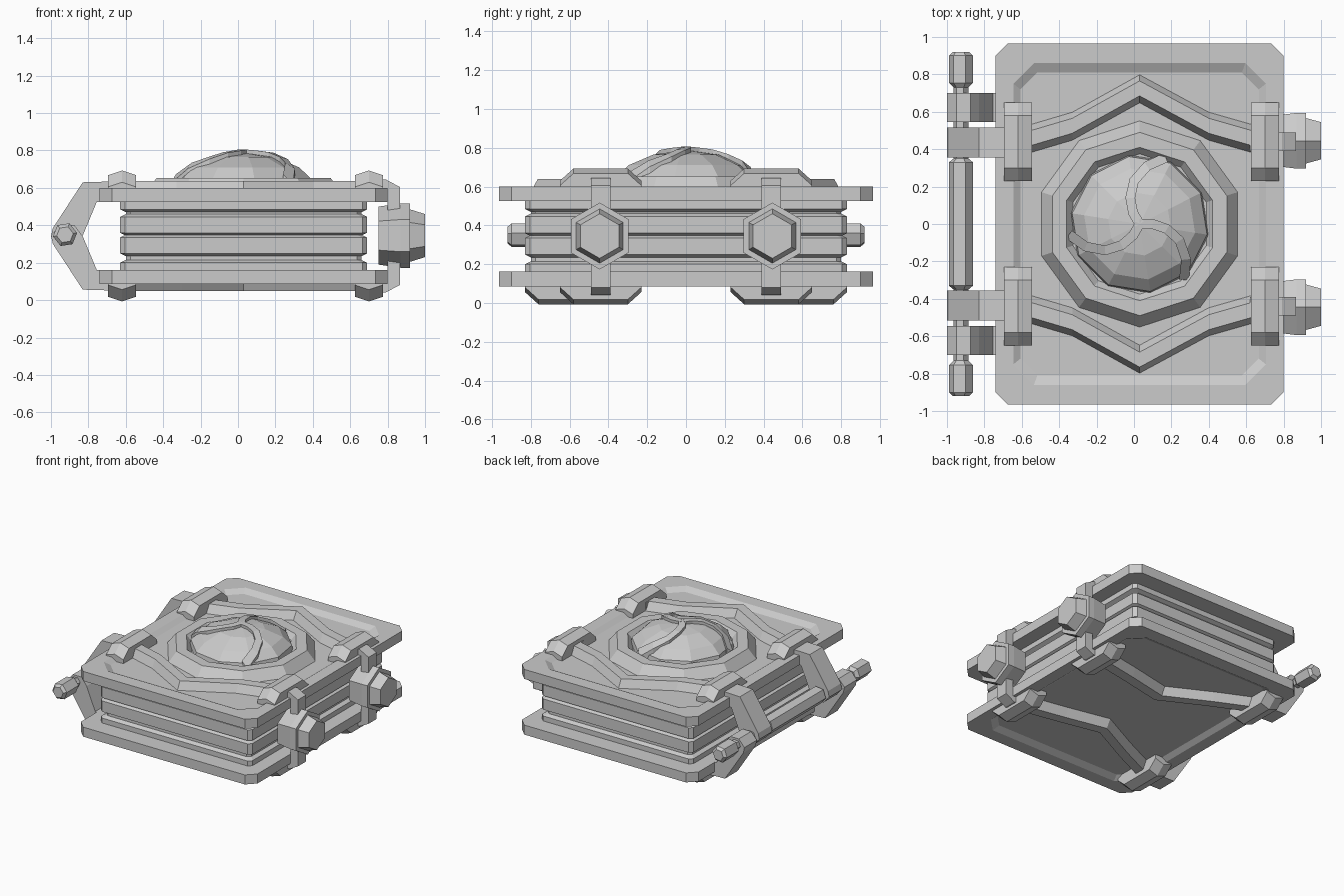
import bpy, bmesh, math

cube = bpy.data.objects.get("Cube")
if cube:
    bpy.data.objects.remove(cube, do_unlink=True)

grey = bpy.data.materials.new("plain grey")
grey.use_nodes = True
colour = (0.6, 0.6, 0.6, 1)
grey.diffuse_color = colour
grey.node_tree.nodes["Principled BSDF"].inputs["Base Color"].default_value = colour

MID = 0.343   # half height of the closed book
CX = 0.03     # centre of the covers in x


def loft(name, rings):
    """Skin a list of equal-length point rings and cap both ends."""
    bm = bmesh.new()
    rows = [[bm.verts.new(p) for p in ring] for ring in rings]
    n = len(rows[0])
    for a, b in zip(rows, rows[1:]):
        for i in range(n):
            j = (i + 1) % n
            bm.faces.new((a[i], a[j], b[j], b[i]))
    bm.faces.new(rows[0])
    bm.faces.new(rows[-1])
    bmesh.ops.recalc_face_normals(bm, faces=bm.faces)
    mesh = bpy.data.meshes.new(name)
    bm.to_mesh(mesh)
    bm.free()
    mesh.materials.append(grey)
    obj = bpy.data.objects.new(name, mesh)
    bpy.context.collection.objects.link(obj)
    return obj


def flip(rings):
    """Mirror rings from the top half of the book to the bottom."""
    return [[(x, y, 2 * MID - z) for x, y, z in r] for r in rings]


def rect(hx, hy, cut, z):
    """Rectangle with cut corners, centred on the cover."""
    q = [(hx, hy - cut), (hx - cut, hy)]
    pts = q + [(-x, y) for x, y in reversed(q)]
    pts += [(-x, -y) for x, y in pts]
    return [(CX + x, y, z) for x, y in pts]


def polygon(sides, r, z, turn=math.pi / 2):
    return [(CX + r * math.cos(turn + math.tau * i / sides),
             r * math.sin(turn + math.tau * i / sides), z) for i in range(sides)]


def slab(name, outline, y0, y1):
    """Side outline in x and z, pushed out along y."""
    return [[(x, y, z) for x, z in outline] for y in (y0, y1)]


# Covers with a recessed panel on the outside
cover = [rect(0.77, 0.965, 0.065, 0.525), rect(0.77, 0.965, 0.065, 0.6),
         rect(0.675, 0.86, 0.11, 0.6), rect(0.637, 0.81, 0.09, 0.575)]
loft("top_cover", cover)
loft("bottom_cover", flip(cover))

# Page block with grooves between the page bundles
pages = []
for low, high in ((0.15, 0.2), (0.25, 0.335), (0.36, 0.445), (0.485, 0.53)):
    for z, inset in ((low - 0.015, 0.03), (low, 0), (high, 0), (high + 0.015, 0.03)):
        pages.append(rect(0.66 - inset, 0.83 - inset, 0.025, z))
loft("pages", pages[1:-1])

# Round frame and domed stone on the top cover
loft("round_frame", [polygon(10, r, z) for r, z in
                     ((0.555, 0.57), (0.49, 0.652), (0.41, 0.652), (0.375, 0.61))])
DOME = [(0.375, 0.6), (0.365, 0.65), (0.3, 0.71), (0.17, 0.765), (0.02, 0.785)]
loft("dome", [polygon(10, r, z, 1.1) for r, z in DOME])


def dome_height(r):
    for (r0, z0), (r1, z1) in zip(DOME, DOME[1:]):
        if r >= r1:
            return z0 + (z1 - z0) * min(1, max(0, (r0 - r) / (r0 - r1)))
    return DOME[-1][1]


# Three curved bands that meet on the crown of the dome
PATH = [(0, 0), (-0.035, 0.06), (-0.05, 0.14), (-0.03, 0.23), (0.04, 0.31), (0.14, 0.355)]
for arm in range(3):
    turn = -arm * math.tau / 3
    c, s = math.cos(turn), math.sin(turn)
    rings = []
    for i, (x, y) in enumerate(PATH):
        a, b = PATH[max(i - 1, 0)], PATH[min(i + 1, len(PATH) - 1)]
        dx, dy = b[0] - a[0], b[1] - a[1]
        length = math.hypot(dx, dy)
        nx, ny = -dy / length * 0.026, dx / length * 0.026
        ring = []
        for side, lift in ((-1, -0.05), (-1, 0.022), (1, 0.022), (1, -0.05)):
            px, py = x + nx * side, y + ny * side
            ring.append((CX + px * c - py * s, px * s + py * c,
                         dome_height(math.hypot(px, py)) + lift))
        rings.append(ring)
    loft(f"dome_band_{arm + 1}", rings)


def ridge(points, s):
    """Raised bar through (x, outer y) points, with sloped sides."""
    return [[(x, s * (y - d), z) for d, z in
             ((0, 0.57), (0.035, 0.638), (0.115, 0.638), (0.155, 0.57))] for x, y in points]


def clasp(x, y):
    """Roof-topped grip with sloped ends."""
    return [[(x - 0.075, y + e, 0.57), (x - 0.075, y + e * k, z - 0.025),
             (x, y + e * k, z), (x + 0.075, y + e * k, z - 0.025), (x + 0.075, y + e, 0.57)]
            for e, k, z in ((-0.21, 1, 0.63), (-0.14, 1, 0.693), (0.14, 1, 0.693), (0.21, 1, 0.63))]


ARM = [(-0.99, 0.385), (-0.83, 0.63), (-0.55, 0.638), (-0.55, 0.54), (-0.755, 0.525),
       (-0.83, 0.345), (-0.875, 0.285), (-0.95, 0.285), (-1.0, 0.34)]
STRAP = [(0.62, 0.638), (0.79, 0.645), (0.865, 0.605), (0.865, MID), (0.8, MID),
         (0.8, 0.53), (0.62, 0.53)]
TOP_RIDGE = [(-0.6, 0.52), (-0.33, 0.6), (0.03, 0.8), (0.4, 0.6), (0.68, 0.52)]
BOTTOM_RIDGE = [(-0.6, 0.69), (-0.3, 0.55), (0.03, 0.38), (0.36, 0.45), (0.68, 0.51)]

for s, end in ((-1, "front"), (1, "back")):
    loft(f"top_ridge_{end}", ridge(TOP_RIDGE, s))
    loft(f"bottom_ridge_{end}", flip(ridge(BOTTOM_RIDGE, s)))

    # Hinge arms and the grips that hold them
    loft(f"top_hinge_arm_{end}", slab("arm", ARM, s * 0.355, s * 0.515))
    loft(f"bottom_hinge_arm_{end}", flip(slab("arm", ARM, s * 0.545, s * 0.7)))
    loft(f"top_hinge_grip_{end}", clasp(-0.62, s * 0.44))
    loft(f"bottom_hinge_grip_{end}", flip(clasp(-0.62, s * 0.62)))

    # Locking straps, their grips and the six-sided studs
    strap = slab("strap", STRAP, s * 0.44 - 0.05, s * 0.44 + 0.05)
    grip = clasp(0.7, s * 0.44)
    loft(f"top_strap_{end}", strap)
    loft(f"bottom_strap_{end}", flip(strap))
    loft(f"top_strap_grip_{end}", grip)
    loft(f"bottom_strap_grip_{end}", flip(grip))
    loft(f"stud_{end}", [[(x, s * 0.445 + r * math.sin(math.tau * i / 6),
                           0.345 + r * math.cos(math.tau * i / 6)) for i in range(6)]
                         for x, r in ((0.75, 0.155), (0.87, 0.172), (0.92, 0.172),
                                      (0.92, 0.14), (1.0, 0.115))])

# Hinge rod with thin necks and pointed ends
half = [(0.33, 0.065), (0.35, 0.04), (0.73, 0.04), (0.755, 0.065), (0.9, 0.065), (0.92, 0.045)]
profile = [(-y, r) for y, r in reversed(half)] + half
loft("hinge_rod", [[(-0.925 + r * math.cos(math.tau * i / 6 + 0.15), y,
                     0.35 + r * math.sin(math.tau * i / 6 + 0.15)) for i in range(6)]
                   for y, r in profile])
